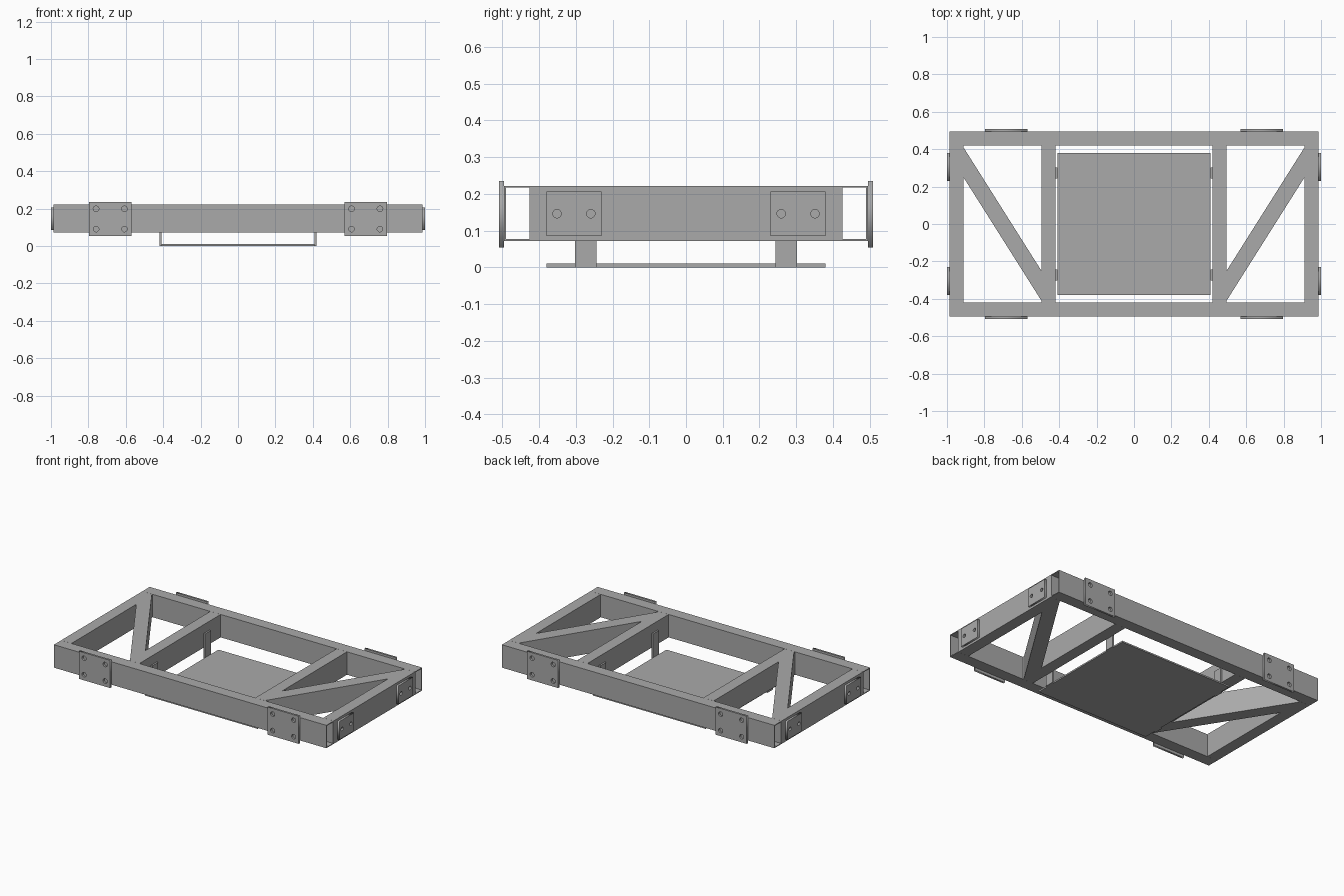
import bpy, bmesh
from math import pi, cos, sin
from mathutils import Vector, Matrix

cube = bpy.data.objects.get("Cube")
if cube:
    bpy.data.objects.remove(cube)

steel = bpy.data.materials.new("grey_steel")
steel.use_nodes = True
GREY = (0.4, 0.4, 0.4, 1)
steel.diffuse_color = GREY
steel.node_tree.nodes["Principled BSDF"].inputs["Base Color"].default_value = GREY

BOTTOM, TOP = 0.072, 0.222
MID, HALF = (BOTTOM + TOP) / 2, (TOP - BOTTOM) / 2
WALL = 0.005


def finish(name, bm):
    bmesh.ops.recalc_face_normals(bm, faces=bm.faces)
    mesh = bpy.data.meshes.new(name)
    bm.to_mesh(mesh)
    bm.free()
    mesh.materials.append(steel)
    obj = bpy.data.objects.new(name, mesh)
    bpy.context.collection.objects.link(obj)


def tube(name, start, end, side, wall=WALL):
    """Open-ended box tube; side is the horizontal half-width vector."""
    bm = bmesh.new()
    side = Vector((*side, 0))
    inner = side * (1 - wall / side.length)
    rings = []
    for point in (start, end):
        centre = Vector((*point, MID))
        for s, h in ((side, HALF), (inner, HALF - WALL)):
            up = Vector((0, 0, h))
            rings.append([bm.verts.new(centre + a * s + b * up)
                          for a, b in ((-1, -1), (1, -1), (1, 1), (-1, 1))])
    out0, in0, out1, in1 = rings
    for r, q in ((out0, out1), (in0, in1), (out0, in0), (out1, in1)):
        for i in range(4):
            j = (i + 1) % 4
            bm.faces.new((r[i], r[j], q[j], q[i]))
    finish(name, bm)


def box(name, centre, size):
    bm = bmesh.new()
    bmesh.ops.create_cube(bm, size=1, matrix=Matrix.Translation(centre) @ Matrix.Diagonal((*size, 1)))
    finish(name, bm)


def drilled_plate(name, centre, width, height, depth, holes, radius, turn):
    """Upright plate with through holes, made from a filled flat outline."""
    curve = bpy.data.curves.new(name, "CURVE")
    curve.dimensions = "2D"
    curve.fill_mode = "BOTH"
    curve.extrude = depth / 2
    loops = [[(a * width / 2, b * height / 2) for a, b in ((-1, -1), (1, -1), (1, 1), (-1, 1))]]
    for hx, hy in holes:
        loops.append([(hx + radius * cos(i * pi / 12), hy + radius * sin(i * pi / 12))
                      for i in range(24)])
    for loop in loops:
        spline = curve.splines.new("POLY")
        spline.points.add(len(loop) - 1)
        for p, (x, y) in zip(spline.points, loop):
            p.co = (x, y, 0, 1)
        spline.use_cyclic_u = True
    temp = bpy.data.objects.new(name + "_outline", curve)
    bm = bmesh.new()
    bm.from_mesh(temp.to_mesh())
    temp.to_mesh_clear()
    bpy.data.objects.remove(temp)
    bmesh.ops.remove_doubles(bm, verts=bm.verts, dist=1e-5)
    bm.transform(Matrix.Translation(centre) @ Matrix.Rotation(turn, 4, "Z")
                 @ Matrix.Rotation(pi / 2, 4, "X"))
    finish(name, bm)


# Long rails with open ends
for y, where in ((-0.458, "front"), (0.458, "back")):
    tube(where + "_rail", (-0.987, y), (0.987, y), (0, 0.0375))

for s, where in ((1, "left"), (-1, "right")):
    # Cross members and diagonal brace
    tube(where + "_end_beam", (s * 0.9495, -0.42), (s * 0.9495, 0.42), (0.0375, 0))
    tube(where + "_inner_beam", (s * 0.4575, -0.42), (s * 0.4575, 0.42), (0.0375, 0))
    tube(where + "_diagonal_brace", (s * 0.912, 0.33), (s * 0.495, -0.33), (0, 0.08), 0.01)

    for t, end in ((-1, "front"), (1, "back")):
        # Four-hole side plates
        drilled_plate(f"{end}_{where}_side_plate", (s * 0.683, t * 0.502, 0.145), 0.226, 0.181,
                      0.013, [(a * 0.076, b * 0.054) for a in (-1, 1) for b in (-1, 1)], 0.015, 0)
        # Two-hole end plates
        drilled_plate(f"{end}_{where}_end_plate", (s * 0.9935, t * 0.305, 0.146), 0.15, 0.12,
                      0.013, [(-0.046, 0), (0.046, 0)], 0.0115, pi / 2)
        # Straps carrying the tray
        box(f"{end}_{where}_tray_strap", (s * 0.4135, t * 0.273, 0.0825), (0.011, 0.059, 0.165))

# Hanging tray
box("tray", (0, 0, 0.005), (0.816, 0.76, 0.01))
